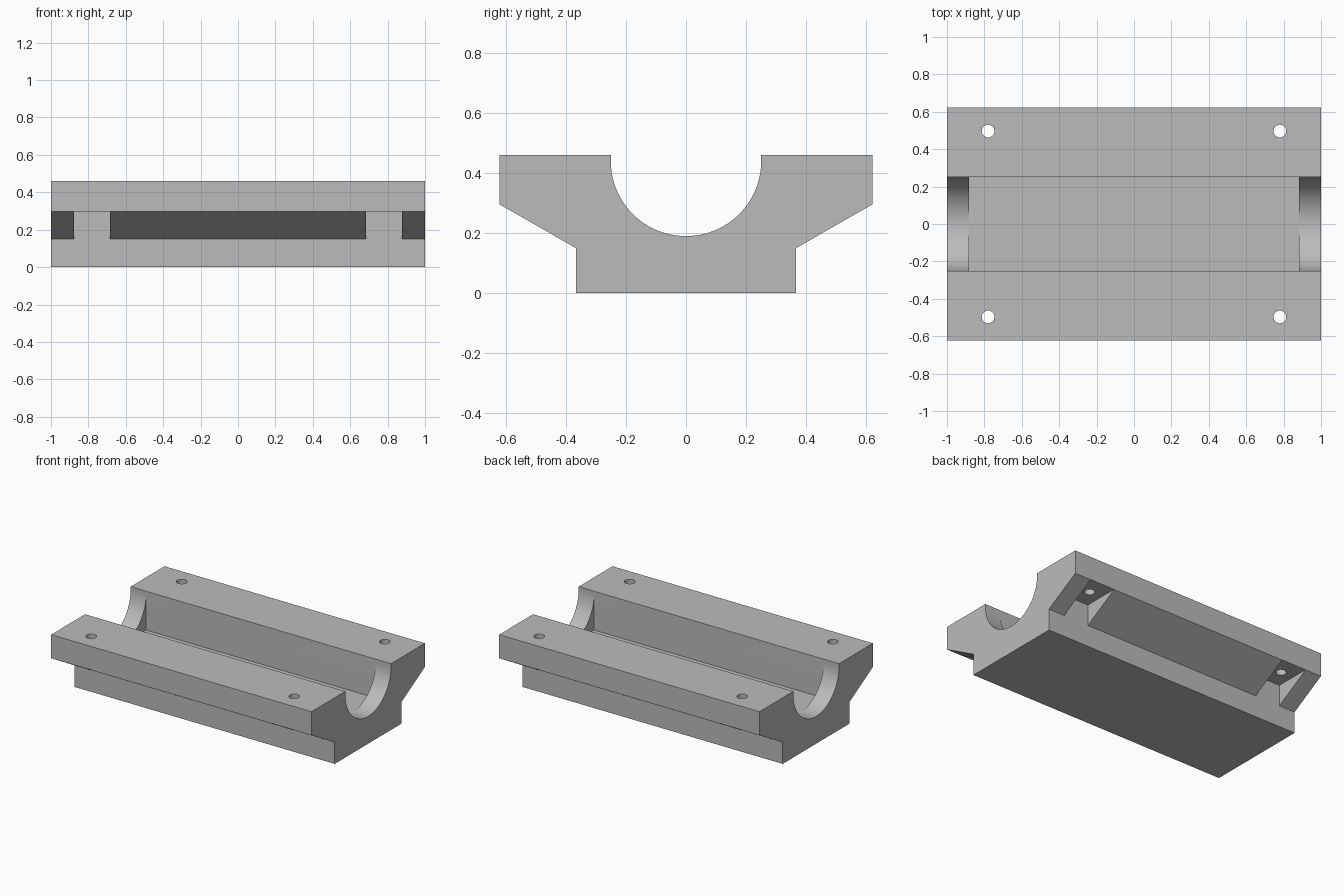
import bpy, bmesh, math

cube = bpy.data.objects.get("Cube")
if cube:
    bpy.data.objects.remove(cube, do_unlink=True)

R, CENTRE_Z, TOP = 0.251, 0.441, 0.46
BASE_Y, EDGE_Y = 0.367, 0.622
FLOOR_Z = CENTRE_Z - R

grey = bpy.data.materials.new("plain_grey")
grey.use_nodes = True
colour = (0.5, 0.5, 0.5, 1)
grey.diffuse_color = colour
grey.node_tree.nodes["Principled BSDF"].inputs["Base Color"].default_value = colour


def extrude_profile(name, points, direction):
    """Extrude a closed outline into a solid."""
    bm = bmesh.new()
    face = bm.faces.new([bm.verts.new(p) for p in points])
    result = bmesh.ops.extrude_face_region(bm, geom=[face])
    verts = [v for v in result["geom"] if isinstance(v, bmesh.types.BMVert)]
    bmesh.ops.translate(bm, verts=verts, vec=direction)
    bmesh.ops.recalc_face_normals(bm, faces=bm.faces)
    mesh = bpy.data.meshes.new(name)
    bm.to_mesh(mesh)
    bm.free()
    mesh.materials.append(grey)
    obj = bpy.data.objects.new(name, mesh)
    bpy.context.collection.objects.link(obj)
    return obj


def box(name, x0, x1, y0, y1, z0, z1):
    outline = [(x0, y0, z0), (x1, y0, z0), (x1, y1, z0), (x0, y1, z0)]
    return extrude_profile(name, outline, (0, 0, z1 - z0))


# Cradle body: half outline mirrored, joined by the round saddle
right = [(BASE_Y, 0), (BASE_Y, 0.15), (EDGE_Y, 0.296), (EDGE_Y, TOP), (R, TOP)]
steps = 48
arc = [(R * math.cos(a), CENTRE_Z - R * math.sin(a))
       for a in (math.pi * i / steps for i in range(steps + 1))]
left = [(-y, z) for y, z in reversed(right)]
body = extrude_profile("cradle_body", [(-1, y, z) for y, z in right + arc + left], (2, 0, 0))

# Cutters: long middle trough, four bolt recesses and four bolt holes
cutters = [box("trough_cutter", -0.882, 0.882, -R, R, FLOOR_Z, 0.6)]
for sx in (-1, 1):
    for sy in (-1, 1):
        x, y = 0.78 * sx, 0.497 * sy
        ys = sorted((BASE_Y * sy, 0.7 * sy))
        cutters.append(box("recess_cutter", x - 0.096, x + 0.096, *ys, 0.1, 0.297))
        ring = [(x + 0.034 * math.cos(t), y + 0.034 * math.sin(t), 0.2)
                for t in (math.tau * i / 32 for i in range(32))]
        cutters.append(extrude_profile("bolt_hole_cutter", ring, (0, 0, 0.4)))

bpy.context.view_layer.objects.active = body
body.select_set(True)
for cutter in cutters:
    cut = body.modifiers.new(cutter.name, "BOOLEAN")
    cut.operation = "DIFFERENCE"
    cut.solver = "EXACT"
    cut.object = cutter
    bpy.ops.object.modifier_apply(modifier=cut.name)
    bpy.data.objects.remove(cutter, do_unlink=True)

bpy.ops.object.shade_smooth_by_angle(angle=math.radians(25))
